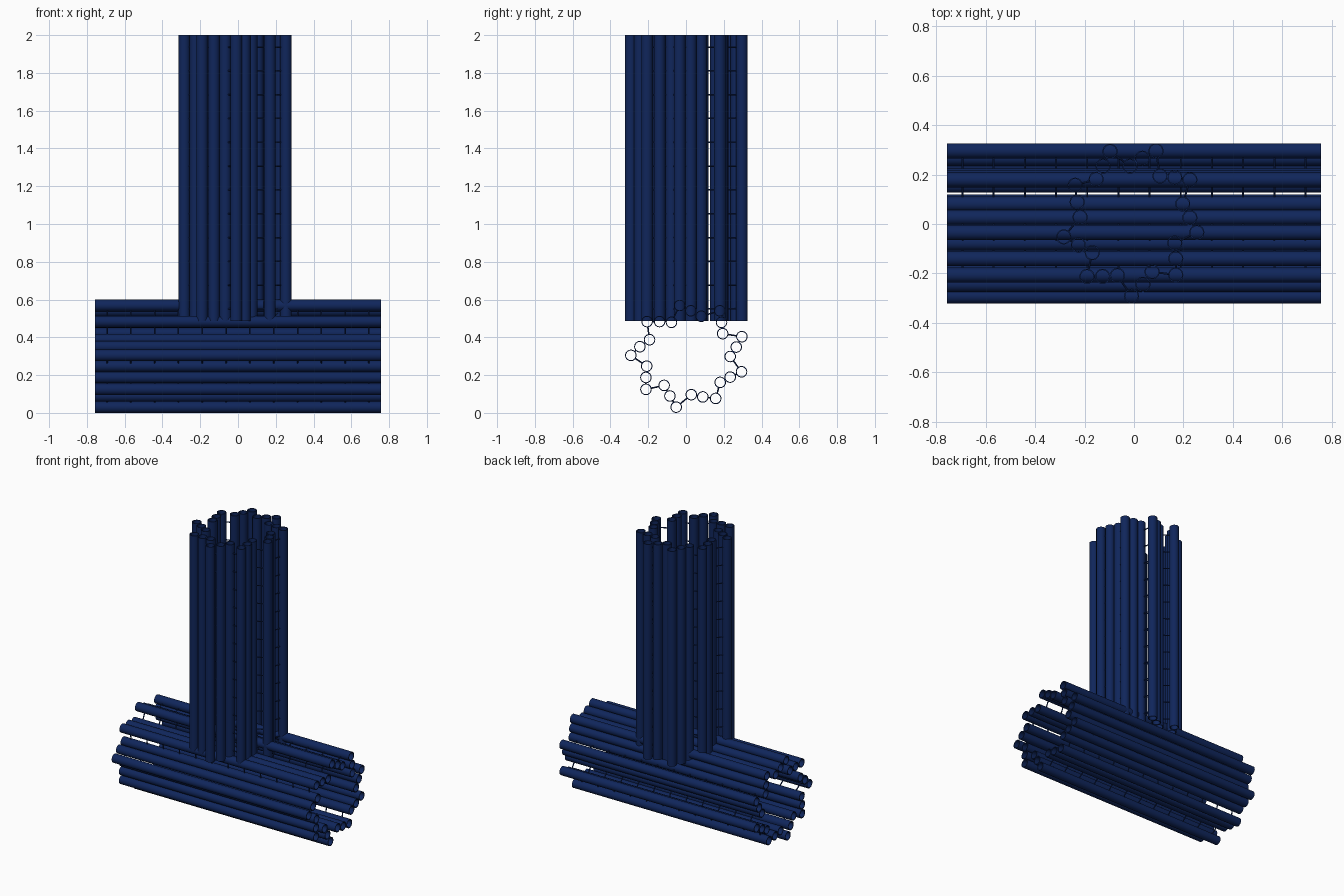
import bpy, bmesh, math
from mathutils import Vector, Matrix

if "Cube" in bpy.data.objects:
    bpy.data.objects.remove(bpy.data.objects["Cube"])

R, WALL, SIDES = 0.0305, 0.005, 24
LENGTH, LINKS, LINK_R = 1.513, 12, 0.004

# wavy ring of tube centres (x, y), shared by both bundles
RING = [(-.097, .294), (-.125, .234), (-.153, .181), (-.238, .157), (-.230, .089),
        (-.218, .028), (-.284, -.052), (-.225, -.085), (-.169, -.116), (-.190, -.212),
        (-.127, -.212), (-.067, -.208), (-.010, -.292), (.036, -.244), (.073, -.193),
        (.169, -.206), (.169, -.140), (.165, -.077), (.254, -.034), (.226, .026),
        (.197, .081), (.226, .179), (.165, .188), (.105, .194), (.089, .296),
        (.034, .266), (-.016, .234)]


def material(name, color):
    m = bpy.data.materials.new(name)
    m.diffuse_color = (*color, 1)
    m.use_nodes = True
    m.node_tree.nodes["Principled BSDF"].inputs["Base Color"].default_value = m.diffuse_color
    return m


navy = material("navy blue", (0.005, 0.019, 0.105))


def finish(name, bm, mat, matrix):
    bm.transform(matrix)
    bmesh.ops.recalc_face_normals(bm, faces=bm.faces)
    me = bpy.data.meshes.new(name)
    bm.to_mesh(me)
    bm.free()
    me.materials.append(mat)
    ob = bpy.data.objects.new(name, me)
    bpy.context.collection.objects.link(ob)
    bpy.context.view_layer.objects.active = ob
    ob.select_set(True)
    bpy.ops.object.shade_smooth_by_angle(angle=math.radians(40))
    ob.select_set(False)


def add_tube(bm, x, y):
    # hollow open-ended pipe standing on z = 0
    loops = []
    for r, z in ((R, 0), (R, LENGTH), (R - WALL, LENGTH), (R - WALL, 0)):
        loops.append([bm.verts.new((x + r * math.cos(a), y + r * math.sin(a), z))
                      for a in (2 * math.pi * i / SIDES for i in range(SIDES))])
    for k in range(4):
        a, b = loops[k], loops[(k + 1) % 4]
        for i in range(SIDES):
            j = (i + 1) % SIDES
            bm.faces.new((a[i], a[j], b[j], b[i]))


def add_link(bm, p, q, z):
    # thin rod from tube wall to tube wall
    a, b = Vector((*p, z)), Vector((*q, z))
    d = b - a
    depth = d.length - 2 * R + WALL
    rot = d.to_track_quat('Z', 'Y').to_matrix().to_4x4()
    bmesh.ops.create_cone(bm, cap_ends=True, segments=8, radius1=LINK_R, radius2=LINK_R,
                          depth=depth, matrix=Matrix.Translation((a + b) / 2) @ rot)


def bundle(prefix, matrix):
    tubes, links = bmesh.new(), bmesh.new()
    for i, p in enumerate(RING):
        add_tube(tubes, *p)
        for k in range(LINKS):
            add_link(links, p, RING[(i + 1) % len(RING)], LENGTH * (k + 0.5) / LINKS)
    finish(prefix + "_tubes", tubes, navy, matrix)
    finish(prefix + "_links", links, navy, matrix)


# upright bundle
bundle("upright", Matrix.Translation((0, 0, 2 - LENGTH)))

# lying bundle: profile x becomes height, length runs along x
bundle("lying", Matrix(((0, 0, 1, -LENGTH / 2), (0, 1, 0, 0), (1, 0, 0, 0.3145), (0, 0, 0, 1))))
